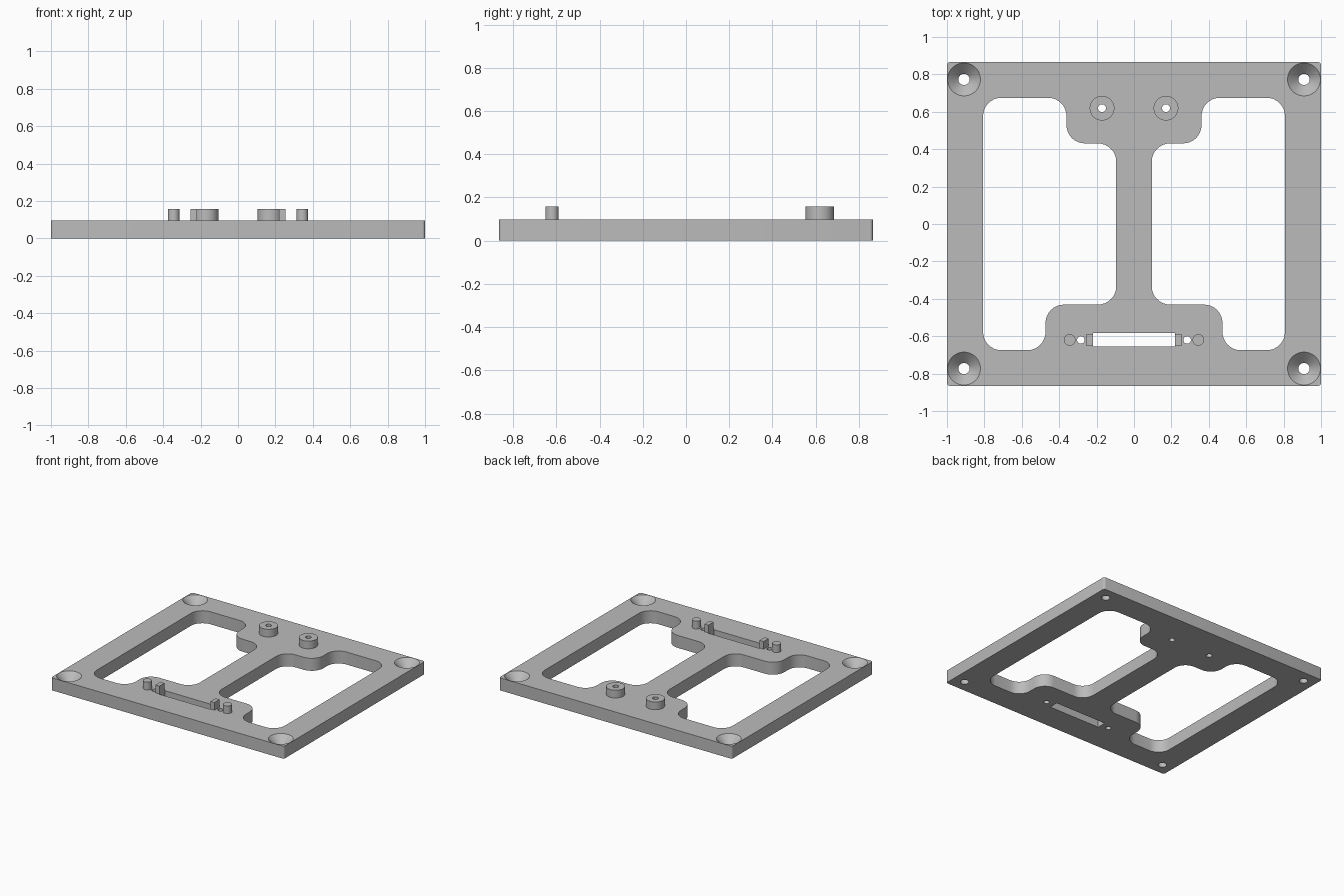
import bpy, bmesh
from math import pi
from mathutils import Matrix, Vector

HALF_Y = 0.865
TOP = 0.097       # plate thickness
PEAK = 0.157      # top of raised details

if "Cube" in bpy.data.objects:
    bpy.data.objects.remove(bpy.data.objects["Cube"])

grey = bpy.data.materials.new("light grey")
grey.use_nodes = True
colour = (0.5, 0.5, 0.5, 1)
grey.diffuse_color = colour
grey.node_tree.nodes["Principled BSDF"].inputs["Base Color"].default_value = colour


def make(name, bm):
    bmesh.ops.recalc_face_normals(bm, faces=bm.faces)
    mesh = bpy.data.meshes.new(name)
    bm.to_mesh(mesh)
    bm.free()
    mesh.materials.append(grey)
    obj = bpy.data.objects.new(name, mesh)
    bpy.context.collection.objects.link(obj)
    return obj


def prism(name, outline, z0, z1, radius=0, segments=8):
    """Extrude an outline whose corners are rounded by the radius."""
    bm = bmesh.new()
    bm.faces.new([bm.verts.new((x, y, z0)) for x, y in outline])
    if radius:
        bmesh.ops.bevel(bm, geom=bm.verts[:], offset=radius, segments=segments,
                        profile=0.5, affect='VERTICES')
    ext = bmesh.ops.extrude_face_region(bm, geom=bm.faces[:])
    top = [v for v in ext["geom"] if isinstance(v, bmesh.types.BMVert)]
    bmesh.ops.translate(bm, verts=top, vec=(0, 0, z1 - z0))
    return make(name, bm)


def box(name, x0, x1, y0, y1, z0, z1, radius=0):
    return prism(name, [(x0, y0), (x1, y0), (x1, y1), (x0, y1)], z0, z1, radius, 4)


def cone(name, x, y, r0, r1, z0, z1, sides=48):
    bm = bmesh.new()
    bmesh.ops.create_cone(bm, cap_ends=True, segments=sides, radius1=r0, radius2=r1,
                          depth=z1 - z0,
                          matrix=Matrix.Translation((x, y, (z0 + z1) / 2)))
    return make(name, bm)


def cut(target, cutters):
    """Subtract every cutter, then discard it."""
    for cutter in cutters:
        cutter.hide_render = True
        mod = target.modifiers.new("cut", 'BOOLEAN')
        mod.operation = 'DIFFERENCE'
        mod.solver = 'EXACT'
        mod.object = cutter
    bpy.context.view_layer.update()
    graph = bpy.context.evaluated_depsgraph_get()
    result = bpy.data.meshes.new_from_object(target.evaluated_get(graph))
    target.modifiers.clear()
    target.data = result
    for cutter in cutters:
        bpy.data.objects.remove(cutter)


# Base plate
plate = box("base_plate", -1, 1, -HALF_Y, HALF_Y, 0, TOP, 0.015)
parts = [plate]
cutters = []

# Right half of the window outline, mirrored for the left
window = [(0.807, 0.675), (0.361, 0.675), (0.361, 0.431), (0.095, 0.431),
          (0.095, -0.431), (0.473, -0.431), (0.473, -0.675), (0.807, -0.675)]

for side, label in ((1, "left"), (-1, "right")):
    cutters.append(prism("window_cutter", [(side * x, y) for x, y in window],
                         -0.1, 0.2, 0.098))

    # Countersunk corner holes
    for y in (-0.773, 0.773):
        x = side * 0.909
        cutters.append(cone("screw_cutter", x, y, 0.03, 0.03, -0.1, 0.2))
        cutters.append(cone("sink_cutter", x, y, 0.03, 0.098, TOP - 0.058, TOP + 0.01))

    # Raised bosses with through holes
    x, y = side * 0.171, 0.619
    boss = cone(label + "_boss", x, y, 0.066, 0.066, TOP, PEAK)
    cut(boss, [cone("boss_cutter", x, y, 0.021, 0.021, 0, 0.3, 32)])
    cutters.append(cone("boss_hole_cutter", x, y, 0.021, 0.021, -0.1, 0.2, 32))

    # Locating peg, small hole and tab beside the slot
    peg = cone(label + "_peg", side * 0.344, -0.62, 0.031, 0.031, TOP, PEAK, 32)
    cutters.append(cone("pin_cutter", side * 0.284, -0.62, 0.02, 0.02, -0.1, 0.2, 32))
    x0, x1 = sorted((side * 0.22, side * 0.254))
    tab = box(label + "_tab", x0, x1, -0.651, -0.589, TOP, PEAK)
    parts += [boss, peg, tab]

# Long slot between the tabs
cutters.append(box("slot_cutter", -0.22, 0.22, -0.655, -0.584, -0.1, 0.2))
cut(plate, cutters)

# Smooth curved walls, keep sharp rims
bpy.ops.object.select_all(action='DESELECT')
for part in parts:
    part.select_set(True)
bpy.context.view_layer.objects.active = plate
bpy.ops.object.shade_smooth_by_angle(angle=pi / 6)
